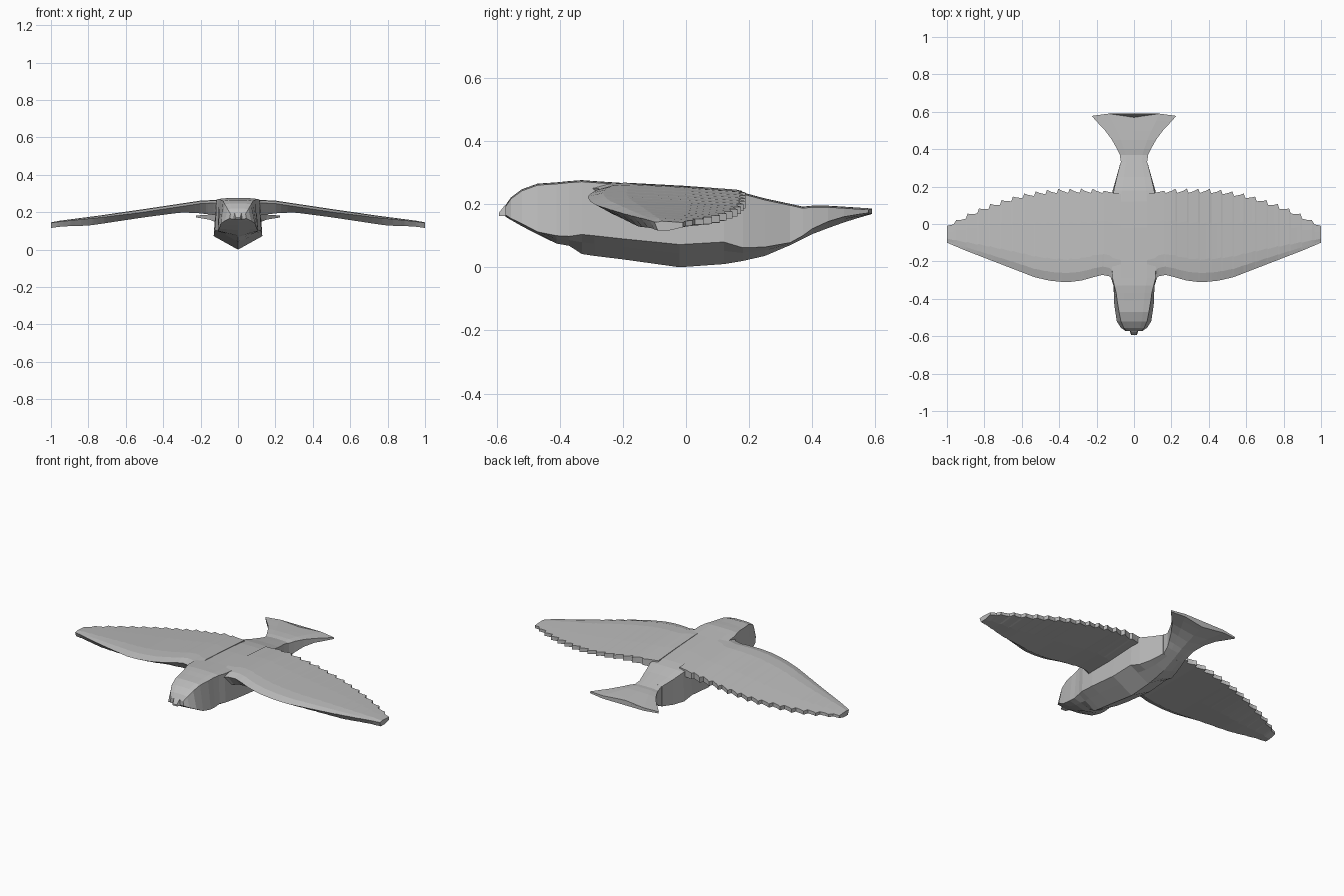
import bpy, bmesh

# single grey colour
grey = bpy.data.materials.new("plumage grey")
grey.diffuse_color = (0.5, 0.5, 0.5, 1)


def interp(table, x):
    """Piecewise linear lookup in a list of (x, value) pairs."""
    if x <= table[0][0]:
        return table[0][1]
    for (x0, v0), (x1, v1) in zip(table, table[1:]):
        if x <= x1:
            return v0 + (v1 - v0) * (x - x0) / (x1 - x0)
    return table[-1][1]


def loft(name, rings):
    """Skin equal-length closed rings into a capped, flat-shaded solid."""
    bm = bmesh.new()
    rows = [[bm.verts.new(p) for p in ring] for ring in rings]
    n = len(rows[0])
    for a, b in zip(rows, rows[1:]):
        for i in range(n):
            j = (i + 1) % n
            bm.faces.new((a[i], a[j], b[j], b[i]))
    bm.faces.new(rows[0])
    bm.faces.new(rows[-1])
    bmesh.ops.recalc_face_normals(bm, faces=bm.faces)
    mesh = bpy.data.meshes.new(name)
    bm.to_mesh(mesh)
    bm.free()
    mesh.materials.append(grey)
    obj = bpy.data.objects.new(name, mesh)
    bpy.context.collection.objects.link(obj)
    return obj


def body_ring(y, top, chine, keel, wt, wc, fork=0.0):
    """Flat back, steep sides and a V-shaped belly."""
    half = [(0.6 * wt, y + fork, top), (wt, y + fork * 0.4, top - 0.004),
            (wc, y + fork * 0.4, chine),
            (0.6 * wc, y + fork, chine + (keel - chine) * 0.4)]
    left = [(-x, yy, z) for x, yy, z in reversed(half)]
    return [(0, y, top + 0.001)] + half + [(0, y, keel)] + left


# body: y, back height, chine height, keel height, back half width, chine half width
body = [
    (-0.572, 0.195, 0.166, 0.160, 0.040, 0.045),
    (-0.555, 0.220, 0.155, 0.150, 0.055, 0.070),
    (-0.520, 0.246, 0.138, 0.130, 0.070, 0.092),
    (-0.470, 0.264, 0.112, 0.104, 0.080, 0.100),
    (-0.410, 0.268, 0.100, 0.075, 0.090, 0.108),
    (-0.370, 0.272, 0.098, 0.068, 0.095, 0.108),
    (-0.330, 0.275, 0.104, 0.042, 0.105, 0.110),
    (-0.290, 0.272, 0.100, 0.036, 0.115, 0.122),
    (-0.200, 0.266, 0.090, 0.025, 0.118, 0.128),
    (-0.020, 0.256, 0.072, 0.000, 0.118, 0.130),
    (0.120, 0.245, 0.080, 0.010, 0.115, 0.125),
    (0.180, 0.236, 0.062, 0.020, 0.108, 0.114),
    (0.250, 0.217, 0.064, 0.036, 0.092, 0.094),
    (0.330, 0.200, 0.078, 0.070, 0.072, 0.072),
]
loft("body", [body_ring(*row) for row in body])

# forked tail fan
tail = [
    (0.330, 0.200, 0.078, 0.070, 0.070, 0.070),
    (0.370, 0.191, 0.100, 0.090, 0.076, 0.076),
    (0.400, 0.194, 0.122, 0.105, 0.090, 0.088),
    (0.450, 0.194, 0.145, 0.124, 0.118, 0.115),
    (0.500, 0.191, 0.160, 0.142, 0.155, 0.152),
    (0.545, 0.188, 0.168, 0.156, 0.200, 0.198, 0.008),
    (0.570, 0.186, 0.172, 0.164, 0.226, 0.224, 0.020),
]
loft("tail", [body_ring(*row) for row in tail])

# beak
loft("beak", [[(-w, y, lo), (w, y, lo), (w * 0.8, y, hi), (-w * 0.8, y, hi)]
              for y, w, lo, hi in ((-0.555, 0.024, 0.160, 0.205),
                                   (-0.575, 0.022, 0.162, 0.195),
                                   (-0.593, 0.016, 0.163, 0.172))])

# wing outline and height along the span
lead = [(0.07, -0.31), (0.11, -0.30), (0.13, -0.28), (0.17, -0.272), (0.22, -0.285),
        (0.28, -0.302), (0.36, -0.312), (0.45, -0.303), (0.53, -0.285),
        (0.60, -0.258), (0.75, -0.20), (0.9, -0.142), (1.0, -0.10)]
trail = [(0.07, 0.16), (0.12, 0.168), (0.16, 0.178), (0.4, 0.178), (0.5, 0.168),
         (0.6, 0.15), (0.7, 0.12), (0.8, 0.085), (0.9, 0.04), (0.95, 0.01), (1.0, -0.01)]
height = [(0.07, 0.268), (0.2, 0.262), (0.3, 0.247), (0.5, 0.217),
          (0.75, 0.181), (0.95, 0.155), (1.0, 0.146)]
thick = [(0.07, 0.09), (0.13, 0.08), (0.2, 0.068), (0.3, 0.048), (0.5, 0.044),
         (0.8, 0.046), (0.92, 0.034), (1.0, 0.030)]


def wing_ring(x, tooth):
    y0, y1 = interp(lead, x), interp(trail, x) + tooth
    z, t = interp(height, x), interp(thick, x)
    c = y1 - y0
    k = min(1, c / 0.45)
    return [(x, y0, z - 0.016 * k), (x, y0 + 0.10 * c, z - 0.003),
            (x, y0 + 0.25 * c, z), (x, y0 + 0.65 * c, z - 0.010 * k),
            (x, y1, z - 0.022 * k), (x, y1, z - 0.022 * k - 0.5 * t),
            (x, y0 + 0.5 * c, z - t), (x, y0 + 0.12 * c, z - t)]


# smooth stations near the body, then feather teeth stepping along the trailing edge
stations = [(x, 0) for x in (0.07, 0.11, 0.13, 0.16)]
teeth = 13
pitch = 0.79 / teeth
for i in range(teeth):
    x = 0.17 + i * pitch
    stations += [(x, -0.012), (x + 0.55 * pitch, 0.000), (x + 0.85 * pitch, 0.011)]
stations += [(0.965, -0.006), (1.0, 0)]
wings = loft("wings", [wing_ring(x, s) for x, s in stations])
wings.modifiers.new("mirror", 'MIRROR').use_mirror_merge = False
